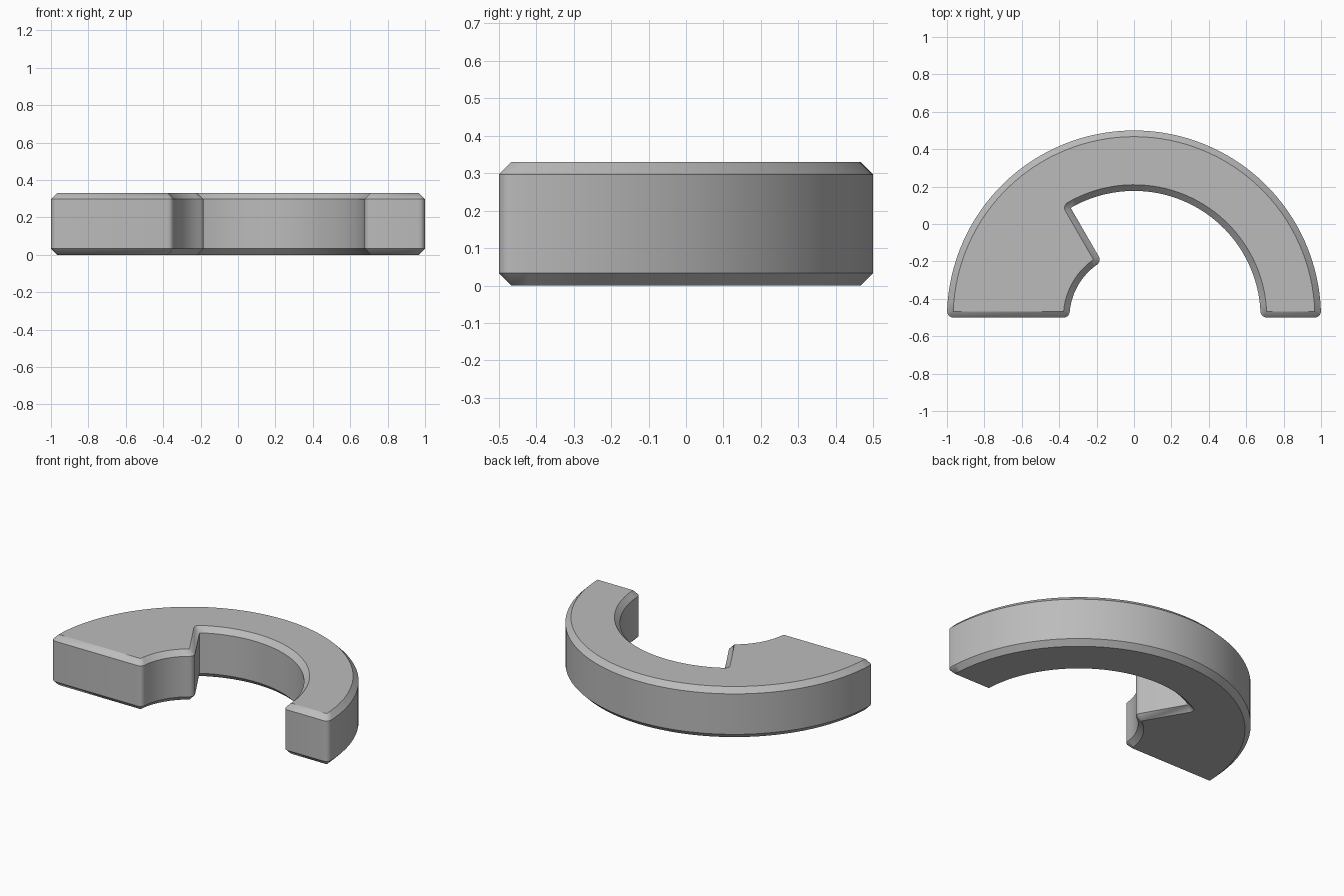
import bpy, bmesh
from math import radians, degrees, asin, sin, cos
from mathutils import Vector

if "Cube" in bpy.data.objects:
    bpy.data.objects.remove(bpy.data.objects["Cube"], do_unlink=True)

OUTER, INNER, SMALL = 1.0, 0.677, 0.345   # radii of the three arcs
STEP = 120                                # angle of the radial step
HEIGHT, CHAMFER = 0.33, 0.033
CENTRE = Vector((0, -0.5))


def polar(r, deg):
    return Vector((cos(radians(deg)), sin(radians(deg)))) * r


def sweep(a, b, n):
    return [a + (b - a) * i / n for i in range(n + 1)]


def lean(r):
    """Angle by which a line inset by the chamfer is turned at radius r."""
    return degrees(asin(CHAMFER / r))


# Outline as pairs: cap point and outward wall direction in degrees
outline = []


def arc(r, a, b, n, turn):
    outline.extend((CENTRE + polar(r, t), t + turn) for t in sweep(a, b, n))


def corner(r, angle, n1, n2):
    outline.extend((CENTRE + polar(r, angle), t) for t in sweep(n1, n2, 5))


ro, ri, rs = OUTER - CHAMFER, INNER + CHAMFER, SMALL + CHAMFER
lo, li, ls = lean(ro), lean(ri), lean(rs)
corner(ro, lo, -90, lo)
arc(ro, lo, 180 - lo, 64, 0)
corner(ro, 180 - lo, 180 - lo, 270)
corner(rs, 180 - ls, 270, 360 - ls)
arc(rs, 180 - ls, STEP + ls, 16, 180)
corner(rs, STEP + ls, STEP + ls - 180, STEP - 90)
root = CENTRE + polar(INNER, STEP)
outline.extend((root - polar(CHAMFER, t), t) for t in sweep(STEP - 90, STEP - 180, 5))
arc(ri, STEP, li, 40, 180)
corner(ri, li, li - 180, -90)

# Chamfered solid: cap, wall, wall, cap
bm = bmesh.new()
rings = []
for z, out in ((0, 0), (CHAMFER, CHAMFER), (HEIGHT - CHAMFER, CHAMFER), (HEIGHT, 0)):
    rings.append([bm.verts.new((*(p + polar(out, t)), z)) for p, t in outline])
count = len(outline)
for low, high in zip(rings, rings[1:]):
    for i in range(count):
        j = (i + 1) % count
        bm.faces.new((low[i], low[j], high[j], high[i]))
bmesh.ops.remove_doubles(bm, verts=bm.verts, dist=0.0005)

# Flat top and bottom faces
bmesh.ops.holes_fill(bm, edges=[e for e in bm.edges if e.is_boundary], sides=0)
bmesh.ops.recalc_face_normals(bm, faces=bm.faces)
mesh = bpy.data.meshes.new("half_ring")
bm.to_mesh(mesh)
bm.free()

half_ring = bpy.data.objects.new("half_ring", mesh)
bpy.context.collection.objects.link(half_ring)

# Plain grey
grey = bpy.data.materials.new("grey")
grey.use_nodes = True
grey.diffuse_color = (0.5, 0.5, 0.5, 1)
grey.node_tree.nodes["Principled BSDF"].inputs["Base Color"].default_value = (0.5, 0.5, 0.5, 1)
mesh.materials.append(grey)

# Smooth curves, crisp chamfers
bpy.ops.object.select_all(action="DESELECT")
half_ring.select_set(True)
bpy.context.view_layer.objects.active = half_ring
bpy.ops.object.shade_smooth_by_angle(angle=radians(35))
